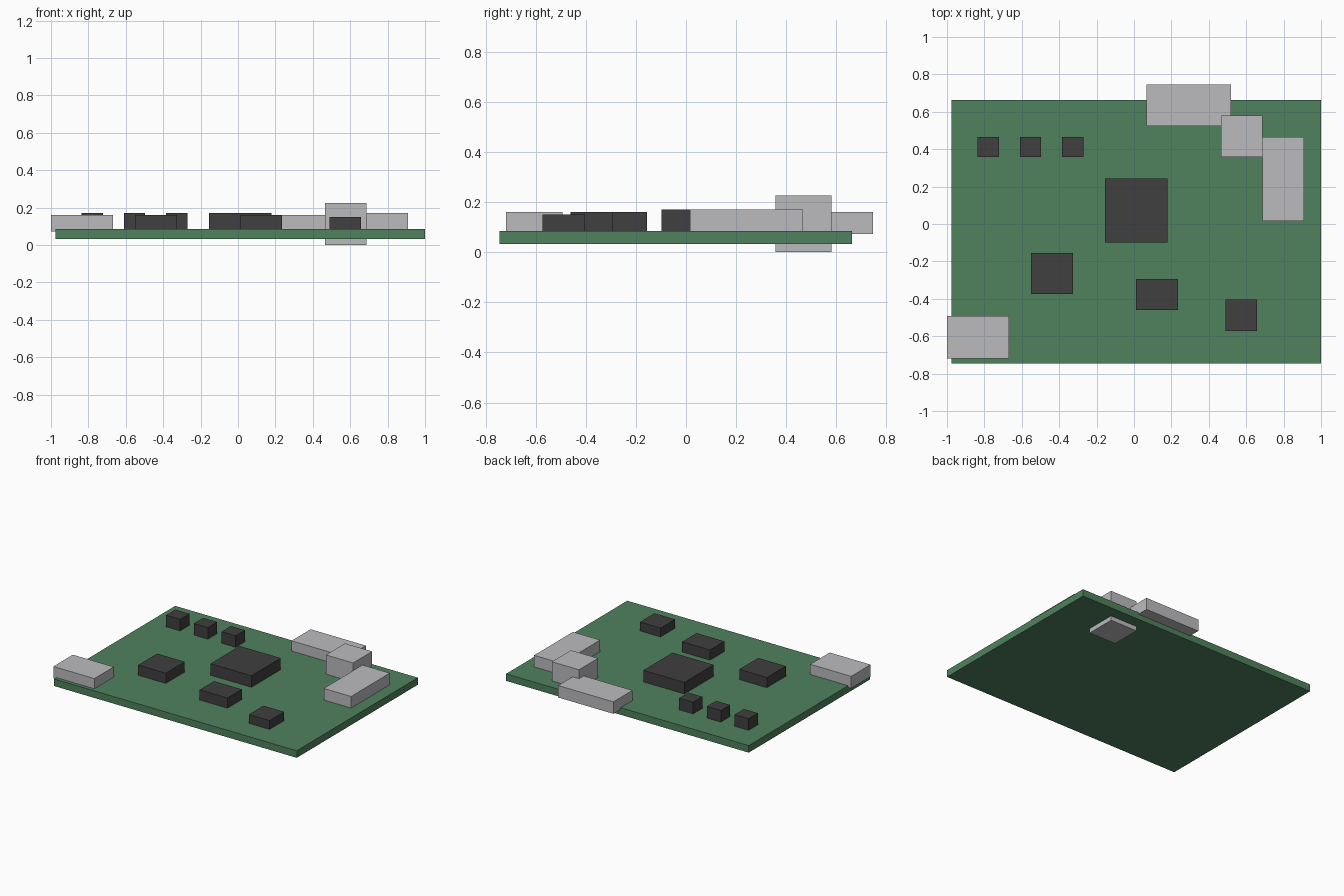
import bpy

default = bpy.data.objects.get("Cube")
if default:
    bpy.data.objects.remove(default, do_unlink=True)


def make_material(name, rgb):
    mat = bpy.data.materials.new(name)
    mat.use_nodes = True
    color = (*rgb, 1)
    mat.diffuse_color = color
    mat.node_tree.nodes["Principled BSDF"].inputs["Base Color"].default_value = color
    return mat


green = make_material("board green", (0.08, 0.22, 0.11))
dark = make_material("chip dark grey", (0.05, 0.05, 0.05))
metal = make_material("connector light grey", (0.50, 0.50, 0.52))


def box(name, mat, x, y, z):
    """Box spanning the given (min, max) range on each axis."""
    spans = (x, y, z)
    bpy.ops.mesh.primitive_cube_add(size=1, location=[(a + b) / 2 for a, b in spans])
    obj = bpy.context.object
    obj.name = name
    obj.scale = [b - a for a, b in spans]
    bpy.ops.object.transform_apply(location=False, rotation=False, scale=True)
    obj.data.materials.append(mat)
    return obj


# Circuit board
TOP = 0.085
box("circuit_board", green, (-0.975, 1.0), (-0.745, 0.663), (0.033, TOP))

# Chips, seated just inside the board
SEAT = TOP - 0.01
box("main_chip", dark, (-0.156, 0.178), (-0.098, 0.242), (SEAT, 0.17))
box("left_chip", dark, (-0.55, -0.325), (-0.375, -0.155), (SEAT, 0.16))
box("front_chip", dark, (0.01, 0.236), (-0.46, -0.293), (SEAT, 0.16))
box("corner_chip", dark, (0.49, 0.658), (-0.573, -0.404), (SEAT, 0.15))

# Row of three small chips
for i in range(3):
    x = -0.836 + i * 0.226
    box(f"small_chip_{i + 1}", dark, (x, x + 0.114), (0.358, 0.466), (SEAT, 0.17))

# Connectors overhanging the edges or passing through the board
box("rear_connector", metal, (0.068, 0.518), (0.525, 0.747), (0.072, 0.16))
box("through_connector", metal, (0.465, 0.686), (0.358, 0.58), (0.0, 0.226))
box("side_connector", metal, (0.688, 0.91), (0.015, 0.466), (0.072, 0.17))
box("corner_connector", metal, (-1.0, -0.667), (-0.718, -0.492), (0.072, 0.16))
